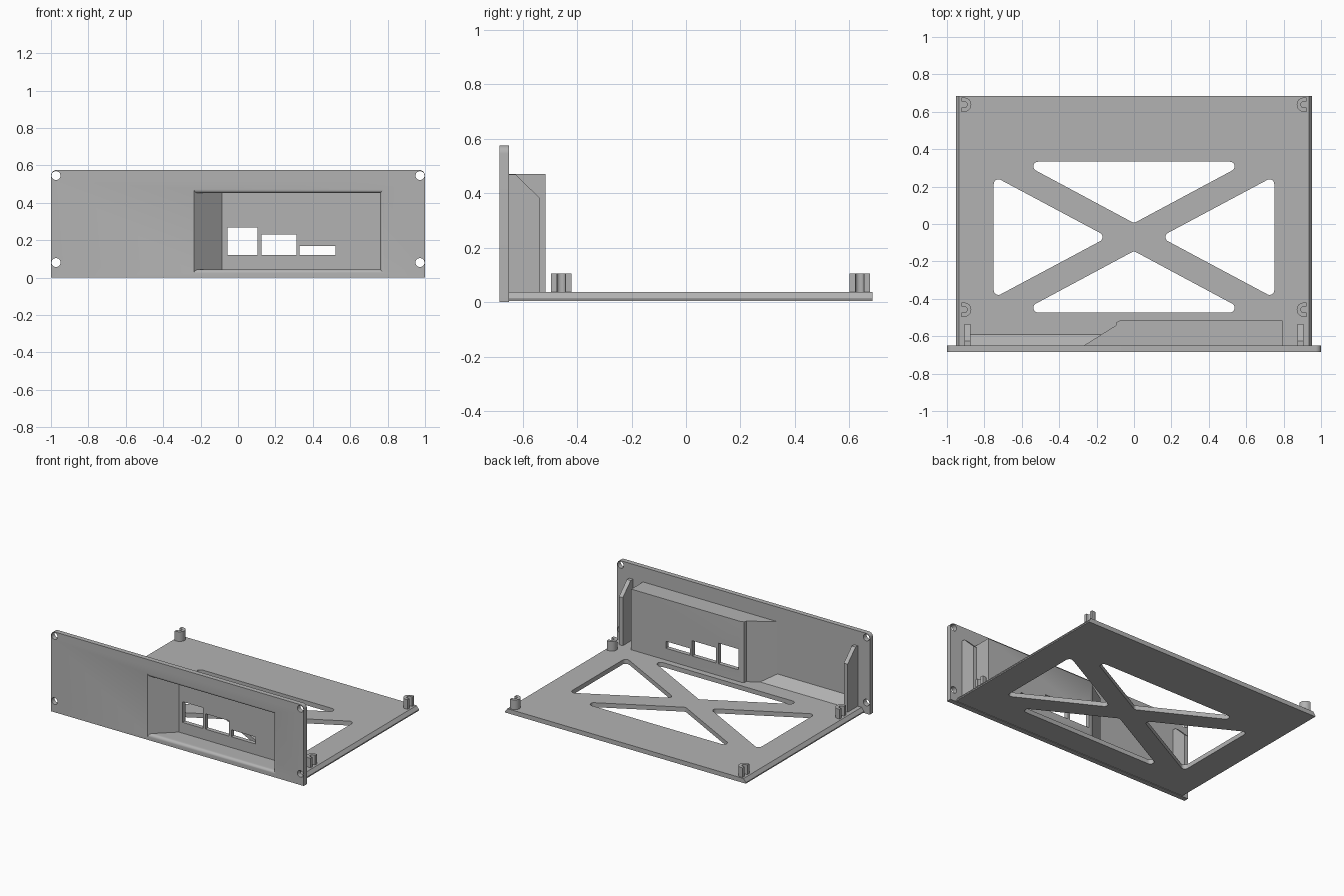
import bpy, bmesh, math
from mathutils import Vector

if "Cube" in bpy.data.objects:
    bpy.data.objects.remove(bpy.data.objects["Cube"])

grey = bpy.data.materials.new("plain grey")
grey.use_nodes = True
grey.diffuse_color = (0.45, 0.45, 0.45, 1)
grey.node_tree.nodes["Principled BSDF"].inputs["Base Color"].default_value = (0.45, 0.45, 0.45, 1)


def finish(name, bm):
    bmesh.ops.recalc_face_normals(bm, faces=bm.faces)
    mesh = bpy.data.meshes.new(name)
    bm.to_mesh(mesh)
    bm.free()
    mesh.materials.append(grey)
    ob = bpy.data.objects.new(name, mesh)
    bpy.context.collection.objects.link(ob)
    return ob


def prism(name, outline, axis, lo, hi):
    """Extrude a 2D outline along an axis; the outline uses the other two axes in order."""
    bm = bmesh.new()
    def point(p, h):
        c = list(p)
        c.insert("xyz".index(axis), h)
        return Vector(c)
    face = bm.faces.new([bm.verts.new(point(p, lo)) for p in outline])
    new = bmesh.ops.extrude_face_region(bm, geom=[face])["geom"]
    move = point((0, 0), hi - lo)
    bmesh.ops.translate(bm, vec=move, verts=[v for v in new if isinstance(v, bmesh.types.BMVert)])
    return finish(name, bm)


def rect(x0, x1, y0, y1):
    return [(x0, y0), (x1, y0), (x1, y1), (x0, y1)]


def arc(cx, cy, r, start, end, steps=8):
    angles = [math.radians(start + (end - start) * i / steps) for i in range(steps + 1)]
    return [(cx + r * math.cos(a), cy + r * math.sin(a)) for a in angles]


def rounded(centres, r):
    """Rounded outline around counter-clockwise corner centres."""
    pts = []
    n = len(centres)
    for i, c in enumerate(centres):
        p, q = centres[i - 1], centres[(i + 1) % n]
        a = math.degrees(math.atan2(c[1] - p[1], c[0] - p[0])) - 90
        b = math.degrees(math.atan2(q[1] - c[1], q[0] - c[0])) - 90
        pts += arc(c[0], c[1], r, a, a + (b - a) % 360)
    return pts


def cut(ob, cutters):
    for c in cutters:
        c.hide_render = True
        mod = ob.modifiers.new("cut", "BOOLEAN")
        mod.operation = "DIFFERENCE"
        mod.solver = "EXACT"
        mod.object = c
    bpy.context.view_layer.update()
    graph = bpy.context.evaluated_depsgraph_get()
    mesh = bpy.data.meshes.new_from_object(ob.evaluated_get(graph))
    ob.modifiers.clear()
    ob.data = mesh


# Recess cutter: stacked rings with a rounded mouth and a slanted left wall
FRONT, DEPTH, R = -0.685, 0.138, 0.02
rings = [(-0.02, R)]
for i in range(7):
    a = math.radians(15 * i)
    rings.append((R - R * math.cos(a), R - R * math.sin(a)))
rings.append((DEPTH, 0))
bm = bmesh.new()
loops = []
for d, o in rings:
    left = -0.235 + 0.15 * max(d, 0) / DEPTH
    outline = rect(left, 0.76 + o, 0.043 - o, 0.452 + o)
    loops.append([bm.verts.new((x, FRONT + d, z)) for x, z in outline])
for a, b in zip(loops, loops[1:]):
    for i in range(4):
        j = (i + 1) % 4
        bm.faces.new((a[i], a[j], b[j], b[i]))
bm.faces.new(loops[0])
bm.faces.new(loops[-1])
recess = finish("recess_cutter", bm)

# Front panel with rounded top corners and four screw holes
outline = [(-1, 0), (1, 0)] + arc(0.97, 0.545, 0.03, 0, 90) + arc(-0.97, 0.545, 0.03, 90, 180)
panel = prism("front_panel", outline, "y", FRONT, -0.65)
holes = [prism("screw_hole_cutter", arc(x, z, 0.024, 0, 345, 23), "y", -0.8, -0.6)
         for x in (-0.973, 0.973) for z in (0.08, 0.545)]
cut(panel, holes + [recess])

# Recessed port housing behind the panel
outline = [(-0.27, -0.651), (0.795, -0.651), (0.795, -0.516), (-0.075, -0.516),
           (-0.093, -0.525), (-0.098, -0.543)]
housing = prism("port_housing", outline, "z", 0.004, 0.47)
ports = [prism("port_cutter", rect(x0, x1, 0.12, z1), "y", -0.6, -0.45)
         for x0, x1, z1 in ((-0.055, 0.105, 0.268), (0.125, 0.312, 0.23), (0.33, 0.52, 0.17))]
cut(housing, [recess] + ports)

# Base tray with bevelled side edges and an X-shaped brace
half = [(0.953, 0.004), (0.953, 0.012), (0.935, 0.036)]
tray = prism("base_tray", half + [(-x, z) for x, z in reversed(half)], "y", -0.652, 0.685)
MID = -0.07
windows = []
for s in (1, -1):
    back = [(0, MID + s * 0.103), (s * 0.513, MID + s * 0.378), (-s * 0.513, MID + s * 0.378)]
    side = [(s * 0.193, MID), (s * 0.725, MID - s * 0.284), (s * 0.725, MID + s * 0.284)]
    for tri in (back, side):
        windows.append(prism("window_cutter", rounded(tri, 0.025), "z", -0.1, 0.1))
cut(tray, windows)

# Sloped fillet joining the tray and the panel
fillet = prism("panel_fillet", [(-0.652, 0.03), (-0.59, 0.03), (-0.59, 0.036), (-0.652, 0.098)],
               "x", -0.89, -0.165)
cut(fillet, [recess])

# Mirrored support ribs and slotted pegs
rib = [(-0.652, 0.03), (-0.535, 0.03), (-0.535, 0.38), (-0.625, 0.468), (-0.652, 0.468)]
for s, label in ((1, "left"), (-1, "right")):
    prism(label + "_rib", rib, "x", s * 0.875, s * 0.905)
    for y, place in ((0.638, "back"), (-0.458, "front")):
        c = [(0.921, 0.038)] + arc(0.908, 0, 0.038, 90, 270, 16) + [(0.921, -0.038), (0.921, -0.016)]
        c += arc(0.908, 0, 0.016, 270, 90, 12) + [(0.921, 0.016)]
        peg = prism(label + "_" + place + "_peg", [(s * px, y + py) for px, py in c], "z", 0.03, 0.105)

# Smooth the rounded walls while keeping hard edges
bpy.ops.object.select_all(action="DESELECT")
for ob in bpy.context.collection.objects:
    if ob.type == "MESH" and not ob.hide_render:
        ob.select_set(True)
        bpy.context.view_layer.objects.active = ob
bpy.ops.object.shade_smooth_by_angle(angle=math.radians(30))
for ob in list(bpy.data.objects):
    if ob.name.split(".")[0].endswith("_cutter"):
        bpy.data.objects.remove(ob)
